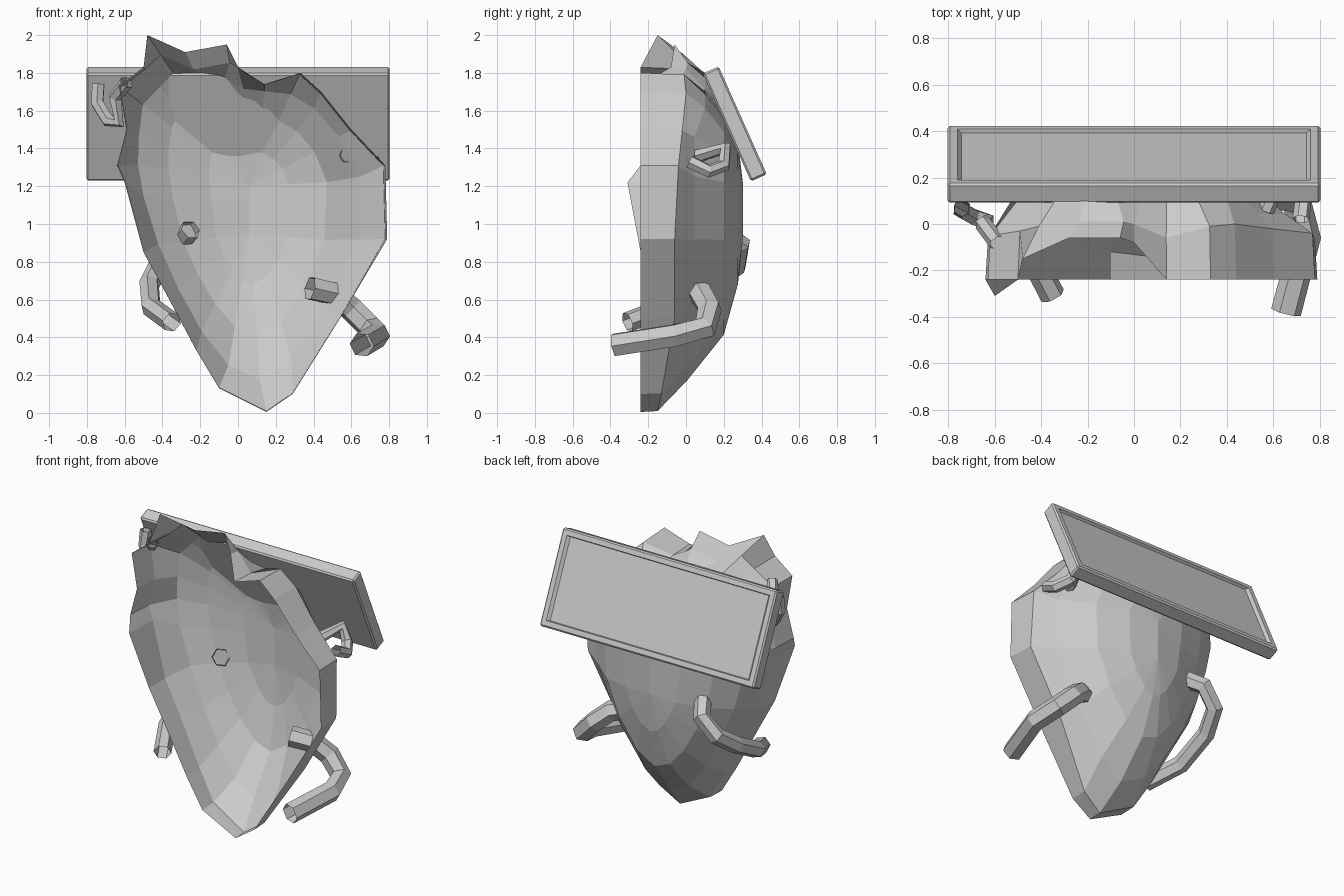
import bpy, bmesh, math
from mathutils import Vector, Matrix

if "Cube" in bpy.data.objects:
    bpy.data.objects.remove(bpy.data.objects["Cube"])


def add_object(bm, name):
    bmesh.ops.recalc_face_normals(bm, faces=bm.faces)
    me = bpy.data.meshes.new(name)
    bm.to_mesh(me)
    bm.free()
    ob = bpy.data.objects.new(name, me)
    bpy.context.collection.objects.link(ob)
    return ob


# Open-fronted faceted shell: jagged rim (x, rim y, z, y of second ring)
RIM = [
    (.15, -.24, .005, -.15), (.29, -.24, .10, -.13), (.54, -.24, .50, -.06),
    (.79, -.24, .92, -.06), (.78, -.24, 1.31, -.04), (.60, -.24, 1.50, -.02),
    (.44, -.24, 1.70, 0), (.33, -.24, 1.80, -.01), (.14, -.24, 1.74, -.06),
    (.0, -.08, 1.83, .0), (-.06, -.06, 1.95, .01), (-.28, -.06, 1.91, .01),
    (-.48, -.15, 2.0, -.01), (-.50, -.24, 1.83, -.03), (-.63, -.24, 1.73, -.05),
    (-.59, -.24, 1.50, -.06), (-.64, -.24, 1.31, -.06), (-.60, -.31, 1.22, -.07),
    (-.50, -.24, .85, -.07), (-.38, -.24, .63, -.08), (-.22, -.24, .33, -.10),
    (-.10, -.24, .13, -.12),
]
LEVELS = [(.985, None), (.87, .10), (.64, .20), (.32, .275), (0, .303)]


def smooth(pts):
    n = len(pts)
    return [pts[i] * .5 + (pts[i - 1] + pts[(i + 1) % n]) * .25 for i in range(n)]


def ridge(q):
    """Nearest point of the short upright ridge at the back."""
    z = min(max(q.y, .95), 1.2)
    return Vector((.06, z))


bm = bmesh.new()
n = len(RIM)
flat = [Vector((p[0], p[2])) for p in RIM]
rings = [[bm.verts.new((p[0], p[1], p[2])) for p in RIM]]
for k, (s, y) in enumerate(LEVELS):
    if k in (1, 2):
        flat = smooth(flat)
    ring = []
    for p, q in zip(RIM, flat):
        t = s
        if k == 0:
            t = .87 if p[2] > 1.9 else .995 if p[2] < .9 else s
        if k == 1 and p[2] > 1.8 and p[0] < .1:
            t = .81
        c = ridge(q) + (q - ridge(q)) * t
        yy = p[3] if y is None else y
        if k == 1 and p[0] > .5:      # flatter right flank
            yy = .045
        if p[3] < -.06:
            yy += (p[3] + .06) * (0, 1, 0, 0, 0)[k]
        ring.append(bm.verts.new((c.x, yy, c.y)))
    rings.append(ring)
for a, b in zip(rings, rings[1:]):
    for i in range(n):
        j = (i + 1) % n
        bm.faces.new((a[i], a[j], b[j], b[i]))
bmesh.ops.remove_doubles(bm, verts=rings[-1], dist=.001)
add_object(bm, "shell_body")

# Tilted rectangular panel with a recessed back face
bm = bmesh.new()
bmesh.ops.create_cube(bm, size=1)
bmesh.ops.scale(bm, vec=(1.606, .625, .092), verts=bm.verts)
bmesh.ops.bevel(bm, geom=bm.edges[:], offset=.01, segments=1, affect='EDGES')
bm.normal_update()
top = max(bm.faces, key=lambda f: f.calc_center_median().z)
bmesh.ops.inset_region(bm, faces=[top], thickness=.045)
bmesh.ops.inset_region(bm, faces=[top], thickness=.006, depth=-.018)
for v in top.verts:
    v.co.x *= .983
panel = add_object(bm, "back_panel")
tilt = math.atan2(.56, .25)
panel.matrix_world = (Matrix.Translation((0, .258, 1.53))
                      @ Matrix.Rotation(-tilt, 4, 'X'))


# Bent six-sided hollow limbs that poke through the shell
def limb(name, pts, radius):
    cu = bpy.data.curves.new(name, 'CURVE')
    cu.dimensions = '3D'
    cu.bevel_depth = radius
    cu.bevel_resolution = 1
    sp = cu.splines.new('POLY')
    sp.points.add(len(pts) - 1)
    for p, co in zip(sp.points, pts):
        p.co = (*co, 1)
    sp.use_smooth = False
    ob = bpy.data.objects.new(name, cu)
    bpy.context.collection.objects.link(ob)


limb("lower_right_limb", [(.38, .02, .66), (.51, .08, .63), (.60, .125, .55),
                          (.70, .10, .45), (.74, -.06, .41), (.655, -.38, .36)], .066)
limb("lower_left_limb", [(-.25, .17, .97), (-.32, .29, .89), (-.42, .27, .78),
                         (-.47, .13, .68), (-.46, -.10, .56), (-.35, -.31, .48)], .055)
limb("upper_right_limb", [(.57, .06, 1.36), (.63, .21, 1.40), (.68, .20, 1.31),
                          (.73, .12, 1.28), (.72, .02, 1.33)], .037)
limb("upper_left_limb", [(-.59, -.08, 1.75), (-.65, .0, 1.67), (-.63, .01, 1.54),
                         (-.69, .03, 1.55), (-.745, .06, 1.64), (-.74, .07, 1.74)], .037)
